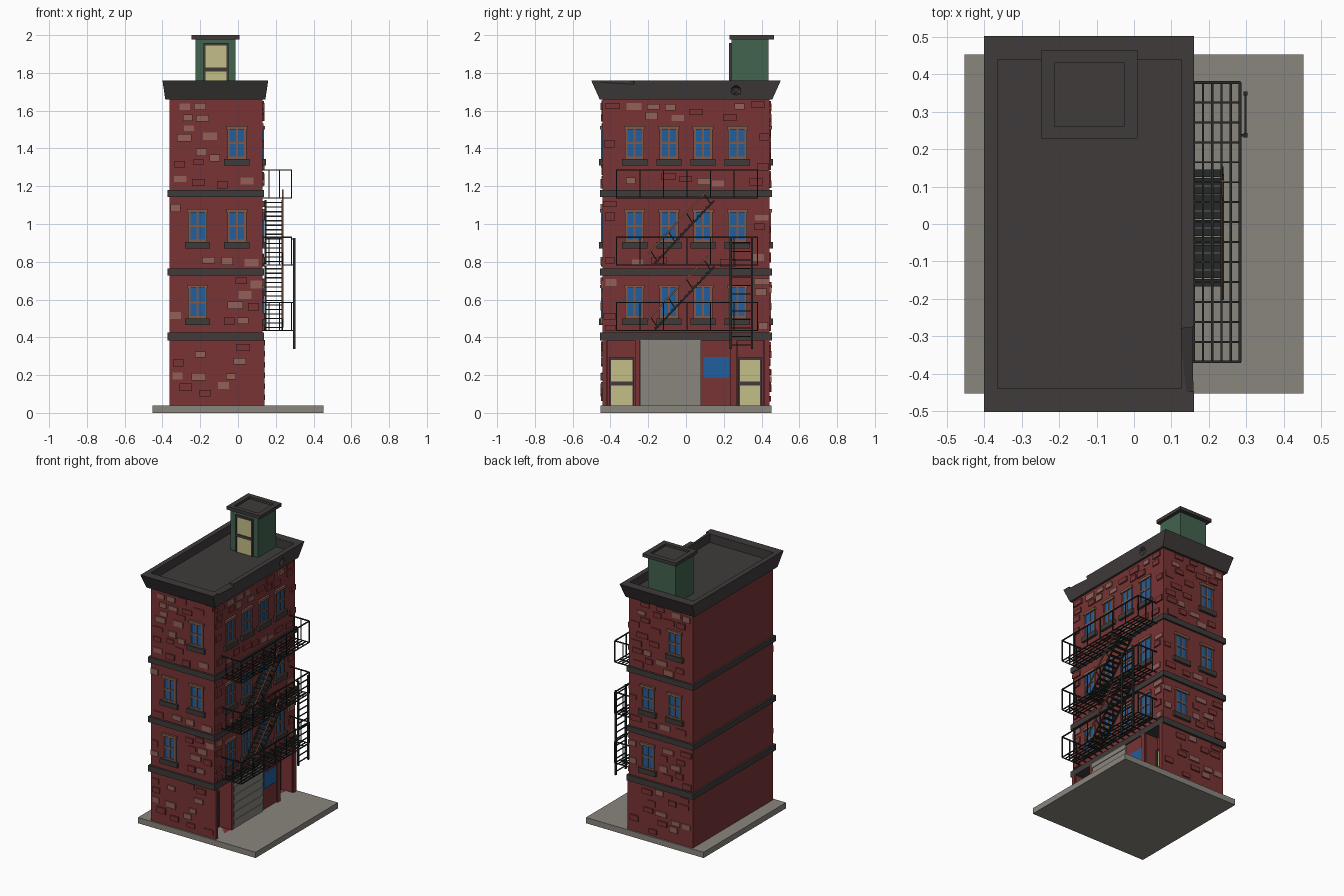
import bpy, bmesh, math, random
from mathutils import Vector, Matrix

if "Cube" in bpy.data.objects:
    bpy.data.objects.remove(bpy.data.objects["Cube"])
random.seed(7)

COL = {"brick red": (.19, .034, .034), "pale brick": (.29, .115, .098), "charcoal trim": (.05, .043, .043),
       "stone gray": (.255, .237, .21), "hut green": (.055, .125, .078), "door cream": (.56, .52, .25),
       "glass blue": (.015, .113, .34), "frame brown": (.22, .1, .066), "iron black": (.02, .023, .023)}
MAT = {}
for n, c in COL.items():
    MAT[n] = bpy.data.materials.new(n)
    MAT[n].diffuse_color = (*c, 1)

parts = {}


def bm_of(part, mat):
    if part not in parts:
        parts[part] = (bmesh.new(), mat)
    return parts[part][0]


def box(part, mat, x0, x1, y0, y1, z0, z1):
    M = Matrix.Translation(((x0 + x1) / 2, (y0 + y1) / 2, (z0 + z1) / 2))
    M = M @ Matrix.Diagonal((abs(x1 - x0), abs(y1 - y0), abs(z1 - z0), 1))
    bmesh.ops.create_cube(bm_of(part, mat), size=1, matrix=M)


def bar(part, p, q, w=.006, mat="iron black"):
    p, q = Vector(p), Vector(q)
    d = q - p
    M = Matrix.Translation((p + q) / 2) @ d.to_track_quat('Z', 'Y').to_matrix().to_4x4()
    bmesh.ops.create_cube(bm_of(part, mat), size=1, matrix=M @ Matrix.Diagonal((w, w, d.length, 1)))


def stack(part, mat, rings):
    """closed solid through rectangles (x0, x1, y0, y1, z)"""
    bm = bm_of(part, mat)
    loops = [[bm.verts.new((x, y, z)) for x, y in ((a, c), (b, c), (b, d), (a, d))] for a, b, c, d, z in rings]
    for l, m in zip(loops, loops[1:]):
        for i in range(4):
            bm.faces.new((l[i], l[(i + 1) % 4], m[(i + 1) % 4], m[i]))
    bm.faces.new(loops[0][::-1])
    bm.faces.new(loops[-1])


X0, X1, Y = -.362, .13, .442


def on_wall(side, part, mat, u0, u1, z0, z1, d0, d1):
    """box on a wall: u runs along it, d stands out from it"""
    if side == "front":
        box(part, mat, u0, u1, -Y - d1, -Y - d0, z0, z1)
    elif side == "back":      # front turned half round
        box(part, mat, X0 + X1 - u1, X0 + X1 - u0, Y + d0, Y + d1, z0, z1)
    else:
        box(part, mat, X1 + d0, X1 + d1, u0, u1, z0, z1)


def window(side, u, z0, z1):
    w, f = .05, .012
    on_wall(side, "window_glass", "glass blue", u - w, u + w, z0, z1, -.01, .003)
    for a, b, c, d in ((-w, -w + f, z0, z1), (w - f, w, z0, z1), (-.005, .005, z0, z1),
                       (-w, w, z0, z0 + f), ((-w), w, (z0 + z1) / 2 - .005, (z0 + z1) / 2 + .006)):
        on_wall(side, "window_frames", "frame brown", u + a, u + b, c, d, -.01, .008)
    on_wall(side, "window_lintels", "frame brown", u - w - .006, u + w + .006, z1 - .01, z1 + .008, -.01, .014)
    on_wall(side, "window_sills", "charcoal trim", u - w - .017, u + w + .017, z0 - .034, z0, -.01, .018)


def door(side_box, u0, u1, z0, z1):
    """cream door with dark frame and middle rail; side_box(mat_part, mat, u0, u1, z0, z1, depth)"""
    side_box("door_panels", "door cream", u0, u1, z0, z1, .008)
    for a, b, c, d in ((u0 - .01, u0, z0, z1), (u1, u1 + .01, z0, z1), (u0 - .01, u1 + .01, z1, z1 + .012)):
        side_box("door_frames", "charcoal trim", a, b, c, d, .014)
    mid = z0 + (z1 - z0) * .44
    side_box("door_rails", "charcoal trim", u0, u1, mid, mid + .02, .012)


# base slab and main body
box("base_slab", "stone gray", -.453, .453, -.453, .453, 0, .04)
box("main_walls", "brick red", X0, X1, -Y, Y, .03, 1.69)
for y0, y1 in ((-.415, -.27), (.272, .41)):
    box("alcove_cutter", "brick red", .035, .2, y0, y1, .04, .385)

# floor bands
for z0, z1 in ((.384, .425), (.727, .765), (1.142, 1.18)):
    box("floor_bands", "charcoal trim", X0 - .012, X1 + .008, -Y - .014, Y + .014, z0, z1)

# flared cornice with sunken roof, and chips
stack("cornice_roof", "charcoal trim", [(-.385, .145, -.457, .457, 1.66), (-.4, .16, -.502, .502, 1.76),
                                        (-.365, .125, -.44, .44, 1.76), (-.365, .125, -.44, .44, 1.7)])
bmesh.ops.create_cube(bm_of("chip_cutter", "charcoal trim"), size=1,
                      matrix=Matrix.Translation((.165, -.36, 1.775)) @ Matrix.Rotation(.12, 4, 'Z')
                      @ Matrix.Rotation(.5, 4, 'Y') @ Matrix.Diagonal((.05, .17, .06, 1)))
bmesh.ops.create_icosphere(bm_of("chip_cutter", "charcoal trim"), subdivisions=1, radius=.034,
                           matrix=Matrix.Translation((.163, .265, 1.705)))

# roof hut
box("roof_hut", "hut green", -.226, -.014, .242, .437, 1.69, 1.98)
stack("roof_hut_cap", "charcoal trim", [(-.247, .009, .229, .465, 1.977), (-.247, .009, .229, .465, 2),
                                        (-.212, -.026, .26, .43, 2), (-.212, -.026, .26, .43, 1.984)])
door(lambda p, m, a, b, c, d, t: box(p, m, a, b, .242 - t, .245, c, d), -.173, -.06, 1.7, 1.945)

# street doors inside the alcoves
for u0, u1 in ((-.397, -.284), (.286, .392)):
    door(lambda p, m, a, b, c, d, t: box(p, m, .03, .035 + t, a, b, c, d), u0, u1, .04, .28)

# rolling shutter made of slats, shop window, pilasters
n = 12
for i in range(n):
    h = .345 / n
    on_wall("right", "shutter", "stone gray", -.243, .08, .04 + i * h, .04 + (i + 1) * h, -.01, .012 if i % 2 else .008)
on_wall("right", "shop_window", "glass blue", .093, .228, .185, .295, -.01, .005)
for a, b in ((-.27, -.246), (.236, .27), (-.442, -.418), (.412, .442)):
    on_wall("right", "pilasters", "brick red", a, b, .04, .385, -.01, .01)

# windows of the upper floors
FLOORS = {1: (.5, .67), 2: (.905, 1.072), 3: (1.345, 1.51)}
OPEN = {"front": [(-.214, 1), (-.214, 2), (-.006, 2), (-.006, 3)]}
OPEN["back"] = OPEN["front"]
OPEN["right"] = [(u, f) for f in FLOORS for u in (-.272, -.09, .09, .272)]
for side, items in OPEN.items():
    for u, f in items:
        window(side, u, *FLOORS[f])

# raised bricks scattered clear of the openings
ROWS = [(.05, .38), (.43, .72), (.77, 1.135), (1.185, 1.655)]
for side in ("front", "back", "right"):
    lo, hi = (-Y, Y) if side == "right" else (X0, X1)
    for f, (zl, zh) in enumerate(ROWS):
        if side == "right" and f == 0:
            continue
        used = [(u - .075, u + .075, FLOORS[k][0] - .042, FLOORS[k][1] + .018) for u, k in OPEN[side] if k == f]
        want = {0: 14, 1: 12, 2: 14, 3: 22}[f] * (1.3 if side == "right" else 1)
        made = 0
        for _ in range(500):
            w, h = random.uniform(.05, .085), random.uniform(.03, .042)
            u, z = random.uniform(lo, hi - w), random.uniform(zl, zh - h)
            if any(u < b + .012 and u + w > a - .012 and z < d + .012 and z + h > c - .012 for a, b, c, d in used):
                continue
            used.append((u, u + w, z, z + h))
            pale = random.random() < .42
            on_wall(side, "pale_bricks" if pale else "red_bricks", "pale brick" if pale else "brick red",
                    u, u + w, z, z + h, -.01, random.uniform(.005, .011))
            made += 1
            if made >= want:
                break

# fire escape landings: grating and railings
XA, XB, YA, YB = .13, .283, -.368, .378
for z in (.436, .782, 1.138):
    for i in range(6):
        x = .16 + i * (XB - .16) / 5
        bar("landing_grating", (x, YA, z), (x, YB, z))
    for i in range(15):
        y = YA + i * (YB - YA) / 14
        bar("landing_grating", (XA, y, z), (XB, y, z), .005)
    top = z + .148
    for i in range(7):
        y = YA + i * (YB - YA) / 6
        bar("landing_railing", (XB, y, z), (XB, y, top))
    bar("landing_railing", (XB, YA, top), (XB, YB, top), .007)
    for y in (YA, YB):
        bar("landing_railing", (XA, y, top), (XB, y, top), .007)
        for x in (.165, .22):
            bar("landing_railing", (x, y, z), (x, y, top), .005)

# two flights of stairs
for z in (.44, .79):
    p, q = Vector((0, -.165, z)), Vector((0, .15, z + .335))
    for x in (.146, .235):
        off = Vector((x, 0, 0))
        bar("stair_stringers", p + off, q + off, .009)
    up = Vector((.237, -.035, .055))
    bar("stair_handrail", p + up, q + up, .008, "frame brown")
    for i in range(4):
        s = p.lerp(q, .04 + i * .3)
        bar("stair_posts", s + Vector((.237, 0, 0)), s + up)
    for i in range(14):
        s = p.lerp(q, (i + .5) / 14)
        box("stair_treads", "iron black", .146, .235, s.y - .013, s.y + .007, s.z - .003, s.z + .003)

# drop ladder
for y in (.237, .349):
    bar("drop_ladder", (.298, y, .338), (.298, y, .925), .011)
for i in range(13):
    z = .36 + i * .045
    bar("drop_ladder", (.298, .237, z), (.298, .349, z), .006)
for z in (.436, .584, .782, .92):
    bar("drop_ladder", (XB, .237, z), (.298, .237, z))

# turn parts into objects
obs = {}
for name, (bm, mat) in parts.items():
    bmesh.ops.recalc_face_normals(bm, faces=bm.faces[:])
    me = bpy.data.meshes.new(name)
    bm.to_mesh(me)
    bm.free()
    me.materials.append(MAT[mat])
    obs[name] = bpy.data.objects.new(name, me)
    bpy.context.collection.objects.link(obs[name])

# cut alcoves and chips, then drop the cutters
for target, cutter in (("main_walls", "alcove_cutter"), ("cornice_roof", "chip_cutter")):
    o, c = obs[target], obs[cutter]
    c.hide_render = True
    m = o.modifiers.new("cut", 'BOOLEAN')
    m.operation, m.object, m.solver = 'DIFFERENCE', c, 'EXACT'
    bpy.context.view_layer.objects.active = o
    bpy.ops.object.modifier_apply(modifier=m.name)
    bpy.data.objects.remove(c)

for m in bpy.data.materials:
    if m.users and not m.is_grease_pencil:
        m.use_nodes = True
        m.node_tree.nodes["Principled BSDF"].inputs["Base Color"].default_value = m.diffuse_color
